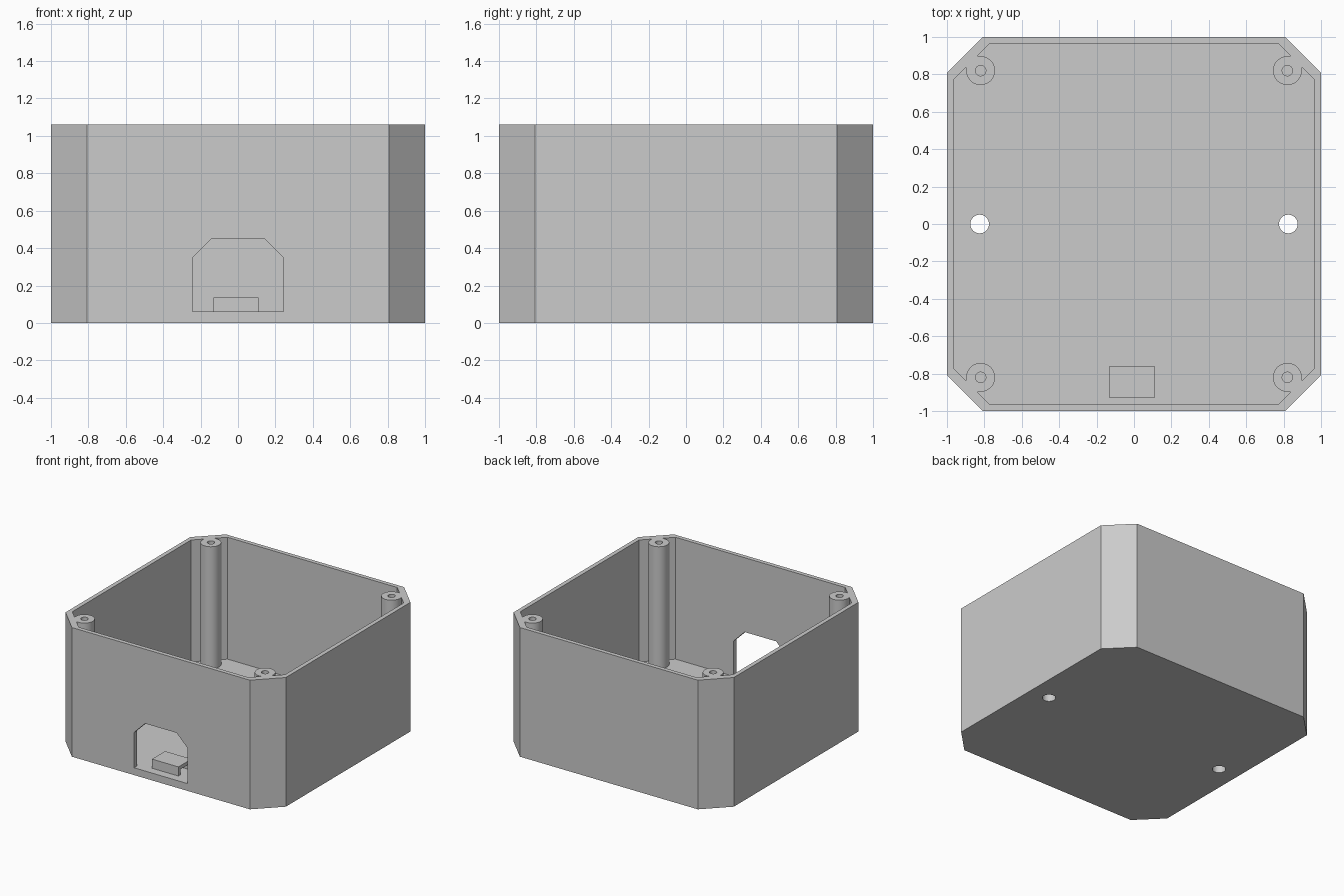
import bpy, bmesh
from math import cos, sin, tau
from mathutils import Matrix

default = bpy.data.objects.get("Cube")
if default:
    bpy.data.objects.remove(default)

HEIGHT, FLOOR, WALL = 1.06, 0.06, 0.035
POST, POST_R, SCREW_R = 0.82, 0.077, 0.028

grey = bpy.data.materials.new("plain grey")
grey.use_nodes = True
grey.diffuse_color = (0.6, 0.6, 0.6, 1)
grey.node_tree.nodes["Principled BSDF"].inputs["Base Color"].default_value = (0.6, 0.6, 0.6, 1)


def prism(name, outline, low, high, matrix=Matrix()):
    """Extrude a flat outline from low to high, then place it."""
    bm = bmesh.new()
    face = bm.faces.new([bm.verts.new((x, y, low)) for x, y in outline])
    top = bmesh.ops.extrude_face_region(bm, geom=[face])["geom"]
    bmesh.ops.translate(bm, vec=(0, 0, high - low),
                        verts=[v for v in top if isinstance(v, bmesh.types.BMVert)])
    bmesh.ops.transform(bm, matrix=matrix, verts=bm.verts)
    bmesh.ops.recalc_face_normals(bm, faces=bm.faces)
    mesh = bpy.data.meshes.new(name)
    bm.to_mesh(mesh)
    bm.free()
    mesh.materials.append(grey)
    obj = bpy.data.objects.new(name, mesh)
    bpy.context.collection.objects.link(obj)
    return obj


def cut(target, cutter):
    """Subtract the cutter, apply the result and discard the cutter."""
    mod = target.modifiers.new("cut", "BOOLEAN")
    mod.operation, mod.solver, mod.object = "DIFFERENCE", "EXACT", cutter
    bpy.context.view_layer.objects.active = target
    bpy.ops.object.modifier_apply(modifier=mod.name)
    bpy.data.objects.remove(cutter)


def clipped_square(half, flat):
    corners = [(flat, half), (half, flat)]
    quarter = corners + [(x, -y) for x, y in reversed(corners)]
    return quarter + [(-x, -y) for x, y in quarter]


def rectangle(x0, x1, y0, y1):
    return [(x0, y0), (x1, y0), (x1, y1), (x0, y1)]


def circle(x, y, r, n=32):
    return [(x + r * cos(tau * i / n), y + r * sin(tau * i / n)) for i in range(n)]


def post_outline(sx, sy):
    """Round post whose outer quarter is squared off into the corner."""
    arc = [(POST_R * cos(tau * i / 48), POST_R * sin(tau * i / 48)) for i in range(12, 49)]
    return [(sx * (POST + x), sy * (POST + y)) for x, y in arc + [(POST_R, POST_R)]]


corners = [(sx, sy) for sx in (-1, 1) for sy in (-1, 1)]

# Hollow box with screw posts left standing in the corners
box = prism("enclosure_box", clipped_square(1, 0.808), 0, HEIGHT)
cavity = prism("cavity_cutter", clipped_square(1 - WALL, 0.77), FLOOR, HEIGHT + 0.1)
for sx, sy in corners:
    cut(cavity, prism("post_cutter", post_outline(sx, sy), 0, HEIGHT + 0.2))
cut(box, cavity)

# Screw holes in the posts
for sx, sy in corners:
    cut(box, prism("screw_cutter", circle(sx * POST, sy * POST, SCREW_R), 0.5, HEIGHT + 0.1))

# Mounting holes through the floor
for sx in (-1, 1):
    cut(box, prism("mount_cutter", circle(sx * 0.825, 0, 0.05), -0.1, FLOOR + 0.1))

# Clipped cable opening in the front wall
opening = [(-0.243, FLOOR), (0.243, FLOOR), (0.243, 0.35),
           (0.143, 0.45), (-0.143, 0.45), (-0.243, 0.35)]
cut(box, prism("opening_cutter", opening, 0.9, 1.1, Matrix.Rotation(tau / 4, 4, "X")))

# Cable tie bridge on the floor, with a tunnel running side to side
bridge = prism("cable_tie_bridge", rectangle(-0.13, 0.11, -0.93, -0.76), FLOOR - 0.01, 0.135)
cut(bridge, prism("tunnel_cutter", rectangle(-0.3, 0.3, -0.9, -0.79), FLOOR - 0.1, 0.105))

# Smooth the round posts and holes, keep the box edges sharp
for obj in (box, bridge):
    bpy.ops.object.select_all(action="DESELECT")
    obj.select_set(True)
    bpy.context.view_layer.objects.active = obj
    bpy.ops.object.shade_smooth_by_angle(angle=0.5)
